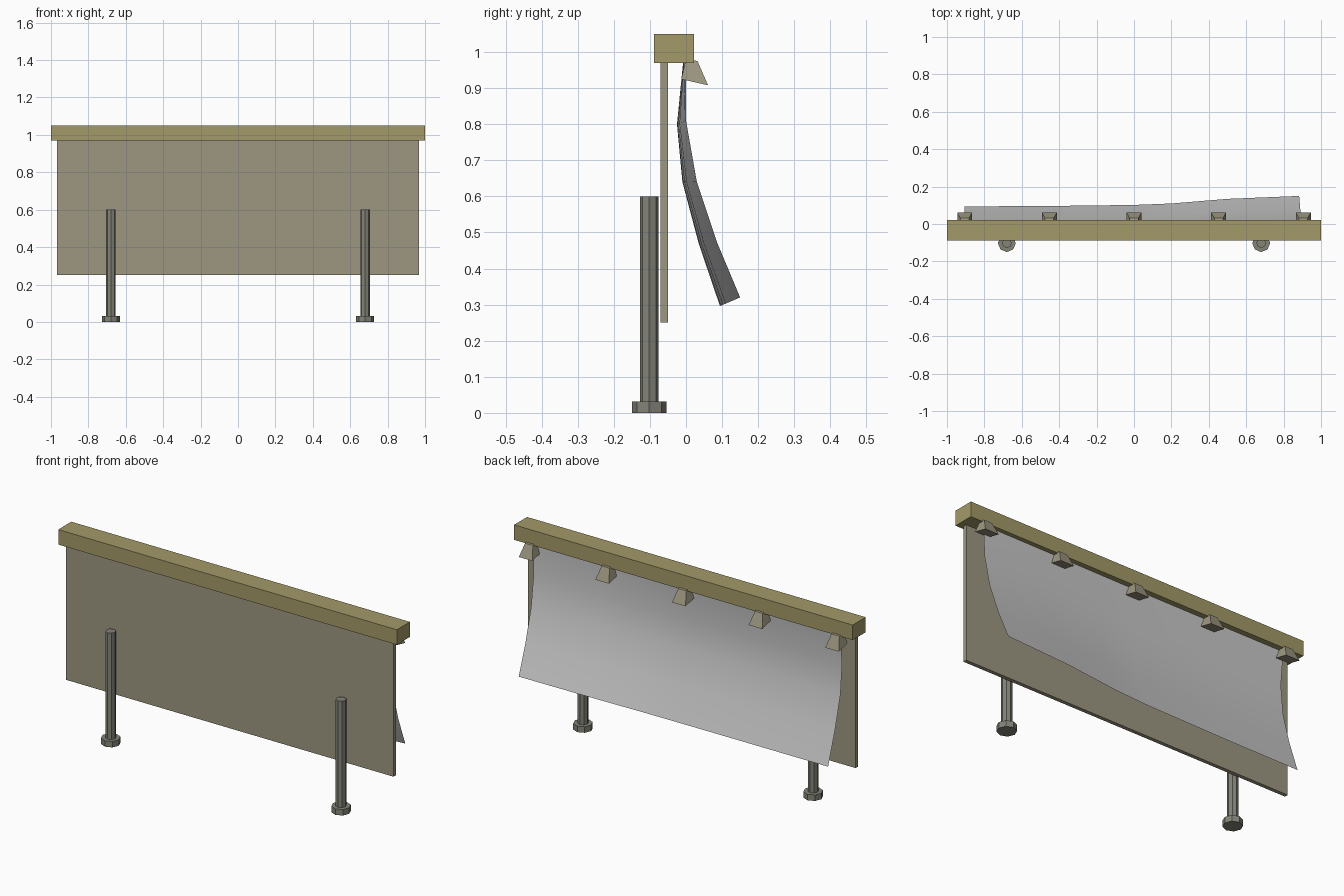
import bpy, bmesh, math

if "Cube" in bpy.data.objects:
    bpy.data.objects.remove(bpy.data.objects["Cube"])


def material(name, rgb):
    m = bpy.data.materials.new(name)
    m.diffuse_color = (*rgb, 1)
    m.use_nodes = True
    m.node_tree.nodes["Principled BSDF"].inputs["Base Color"].default_value = m.diffuse_color
    return m


WOOD = material("ochre wood", (0.37, 0.32, 0.14))
PANEL = material("dull tan", (0.34, 0.31, 0.22))
METAL = material("post grey", (0.23, 0.23, 0.19))
CLOTH = material("pale grey sheet", (0.58, 0.58, 0.58))


def mesh_object(name, verts, faces, mat):
    me = bpy.data.meshes.new(name)
    me.from_pydata(verts, [], faces)
    bm = bmesh.new()
    bm.from_mesh(me)
    bmesh.ops.recalc_face_normals(bm, faces=bm.faces)
    bm.to_mesh(me)
    bm.free()
    me.materials.append(mat)
    ob = bpy.data.objects.new(name, me)
    bpy.context.collection.objects.link(ob)
    return ob


BOX_FACES = [(0, 1, 2, 3), (4, 5, 6, 7), (0, 1, 5, 4),
             (1, 2, 6, 5), (2, 3, 7, 6), (3, 0, 4, 7)]


def box(name, x, y, z, mat):
    ring = [(x[0], y[0]), (x[1], y[0]), (x[1], y[1]), (x[0], y[1])]
    return mesh_object(name, [(a, b, c) for c in z for a, b in ring], BOX_FACES, mat)


def octagon_post(name, x, y, r, z0, z1, mat):
    bpy.ops.mesh.primitive_cylinder_add(vertices=8, radius=r, depth=z1 - z0,
                                        location=(x, y, (z0 + z1) / 2))
    ob = bpy.context.object
    ob.name = name
    ob.data.materials.append(mat)


# Top beam and backing panel
box("top_beam", (-1, 1), (-0.088, 0.022), (0.97, 1.05), WOOD)
box("back_panel", (-0.967, 0.967), (-0.07, -0.05), (0.25, 0.975), PANEL)

# Posts with wider feet
for side, x in (("left", -0.68), ("right", 0.68)):
    octagon_post(side + "_post", x, -0.102, 0.026, 0.0, 0.60, METAL)
    octagon_post(side + "_foot", x, -0.102, 0.048, 0.0, 0.032, METAL)

# Lamp-like clips under the beam: tilted, flared blocks
for i in range(5):
    cx = -0.905 + i * 0.4525
    verts = []
    for half, (ya, za), (yb, zb) in ((0.04, (-0.013, 0.925), (0.061, 0.908)),
                                     (0.023, (0.0, 0.982), (0.032, 0.975))):
        verts += [(cx - half, ya, za), (cx + half, ya, za),
                  (cx + half, yb, zb), (cx - half, yb, zb)]
    mesh_object(f"clip_{i + 1}", verts, BOX_FACES, PANEL)

# Hanging sheet: blend between the profiles at its two ends
left = [(-0.008, 0.972), (-0.025, 0.80), (-0.010, 0.64), (0.035, 0.47), (0.094, 0.296)]
right = [(0.0, 0.972), (0.0, 0.81), (0.030, 0.64), (0.085, 0.475), (0.150, 0.32)]
columns = [(-0.905, 0.0), (-0.45, 0.04), (0.0, 0.14), (0.2, 0.28), (0.5, 0.72), (0.905, 1.0)]
verts = []
for x, t in columns:
    for r, ((ya, za), (yb, zb)) in enumerate(zip(left, right)):
        shrink = 0.022 * r / 4 if x > 0.9 else 0
        verts.append((x - shrink, ya + (yb - ya) * t, za + (zb - za) * t))
faces = [(c * 5 + r, c * 5 + r + 1, c * 5 + r + 6, c * 5 + r + 5)
         for c in range(len(columns) - 1) for r in range(4)]
sheet = mesh_object("hanging_sheet", verts, faces, CLOTH)
for p in sheet.data.polygons:
    p.use_smooth = True
if sheet.data.polygons[0].normal.y < 0:
    sheet.data.flip_normals()
